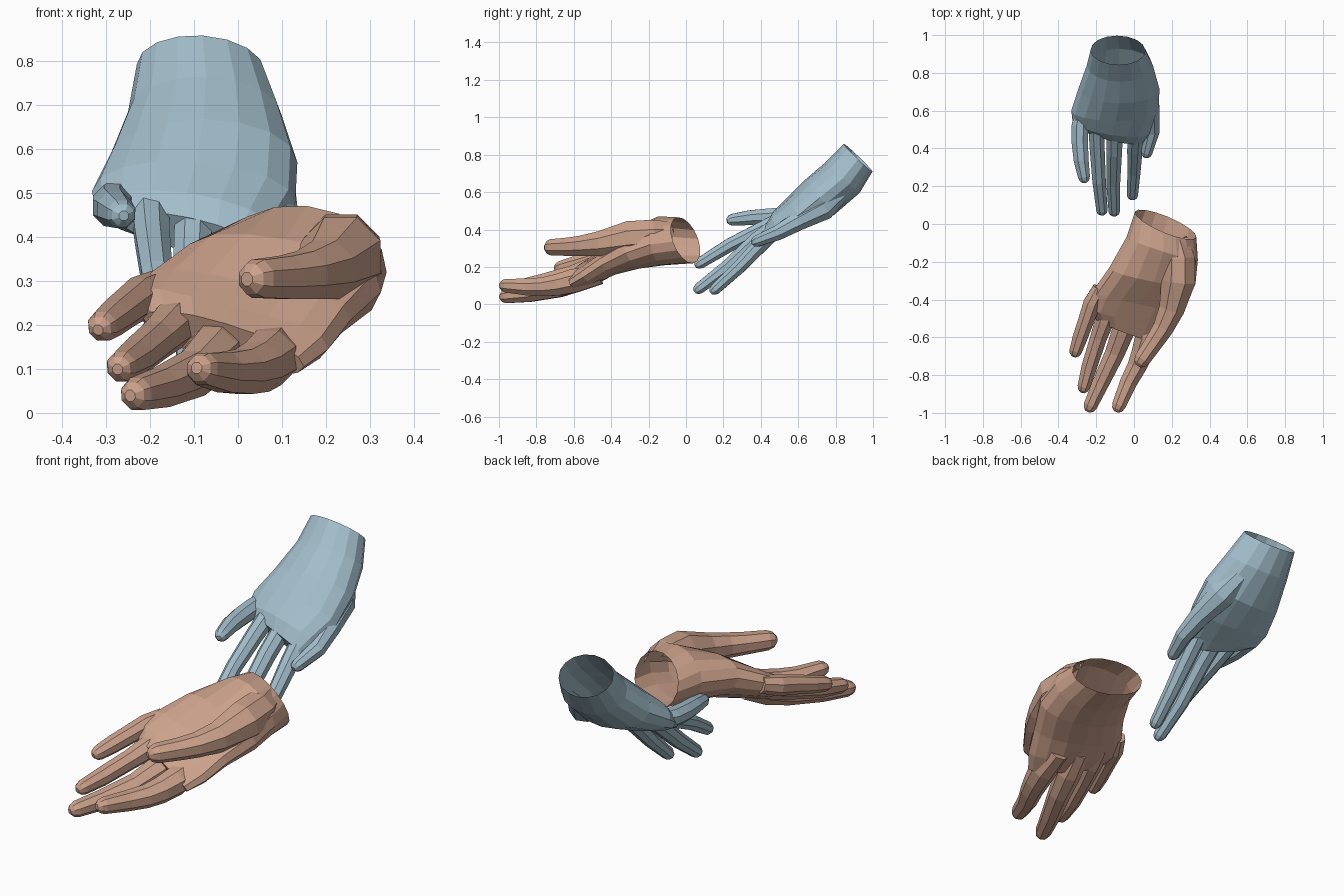
import bpy, bmesh, math
from mathutils import Vector as V

if "Cube" in bpy.data.objects:
    bpy.data.objects.remove(bpy.data.objects["Cube"])


def loft(name, rings):
    # closed skin over a list of equal-length rings
    bm = bmesh.new()
    rows = [[bm.verts.new(p) for p in r] for r in rings]
    n = len(rows[0])
    for a, b in zip(rows, rows[1:]):
        for i in range(n):
            j = (i + 1) % n
            bm.faces.new((a[i], a[j], b[j], b[i]))
    bm.faces.new(rows[0][::-1])
    bm.faces.new(rows[-1])
    bmesh.ops.recalc_face_normals(bm, faces=bm.faces)
    me = bpy.data.meshes.new(name)
    bm.to_mesh(me)
    bm.free()
    ob = bpy.data.objects.new(name, me)
    bpy.context.collection.objects.link(ob)
    return ob


def palm(name, sections, palm_side, wrist_dir):
    # section: little-finger edge, thumb edge, half thickness, hollow of the palm
    rings, n = [], 16
    mids = [(V(s[0]) + V(s[1])) / 2 for s in sections]
    for k, (l, r, t, cup) in enumerate(sections):
        half = (V(r) - V(l)) / 2
        d = mids[min(k + 1, len(mids) - 1)] - mids[max(k - 1, 0)]
        if k == 0:
            d = V(wrist_dir)
        up = d.cross(half).normalized()
        ring = []
        for i in range(n):
            c, s = math.cos(math.tau * i / n), math.sin(math.tau * i / n)
            h = t * s
            if s * palm_side > 0:
                h *= 1 - cup * s * s
            ring.append(mids[k] + half * c + up * h)
        rings.append(ring)
    return loft(name, rings)


def finger(name, path, n=8):
    # path: x, y, z, radius; ends in a rounded tip
    pts = [(V(p[:3]), p[3]) for p in path]
    tip, r = pts[-1]
    end = (tip - pts[-2][0]).normalized()
    pts += [(tip + end * r * .6, r * .78), (tip + end * r * .97, r * .35)]
    rings = []
    for k, (c, rad) in enumerate(pts):
        d = (pts[min(k + 1, len(pts) - 1)][0] - pts[max(k - 1, 0)][0]).normalized()
        side = d.cross(V((0, 0, 1))).normalized()
        up = side.cross(d)
        rings.append([c + (side * math.cos(math.tau * (i + .5) / n)
                           + up * math.sin(math.tau * (i + .5) / n)) * rad * 1.04
                      for i in range(n)])
    return loft(name, rings)


def hand(name, color, sections, palm_side, wrist_dir, fingers):
    body = palm(name, sections, palm_side, wrist_dir)
    parts = [finger(name + "_finger", f) for f in fingers]
    for p in parts:
        m = body.modifiers.new("join", 'BOOLEAN')
        m.operation, m.solver, m.object = 'UNION', 'EXACT', p
    bpy.context.view_layer.update()
    dg = bpy.context.evaluated_depsgraph_get()
    me = bpy.data.meshes.new_from_object(body.evaluated_get(dg))
    body.modifiers.clear()
    # open the wrist
    a, b = V(sections[0][0]), V(sections[0][1])
    ring = [body.data.vertices[i].co.copy() for i in range(16)]
    nor = (ring[0] - ring[8]).cross(ring[4] - ring[12]).normalized()
    bm = bmesh.new()
    bm.from_mesh(me)
    cap = [f for f in bm.faces
           if all(abs((v.co - (a + b) / 2).dot(nor)) < 1e-3 for v in f.verts)]
    bmesh.ops.delete(bm, geom=cap, context='FACES')
    bm.to_mesh(me)
    bm.free()
    body.data = me
    for p in parts:
        bpy.data.objects.remove(p)
    mat = bpy.data.materials.new(name + "_color")
    mat.diffuse_color = color
    mat.use_nodes = True
    mat.node_tree.nodes["Principled BSDF"].inputs["Base Color"].default_value = mat.diffuse_color
    me.materials.clear()
    me.materials.append(mat)


# front hand, palm up
hand("palm_up_hand", (.6, .36, .26, 1), [
    ((.005, .065, .35), (.33, -.07, .335), .13, 0),
    ((-.04, -.07, .36), (.338, -.19, .32), .132, 0),
    ((-.13, -.23, .345), (.325, -.32, .275), .122, .25),
    ((-.215, -.35, .295), (.255, -.45, .21), .095, .45),
    ((-.25, -.43, .26), (.205, -.55, .145), .08, .4),
    ((-.215, -.49, .215), (.15, -.62, .105), .058, .1)], 1, (-.3, -.9, -.33), [
    # thumb, index, middle, ring, little
    [(.21, -.08, .37, .075), (.235, -.18, .365, .09), (.235, -.3, .355, .094),
     (.2, -.45, .325, .07), (.155, -.55, .313, .057), (.11, -.62, .308, .051),
     (.045, -.715, .305, .045)],
    [(.09, -.46, .16, .055), (.07, -.6, .125, .066), (.045, -.68, .105, .06),
     (.015, -.755, .094, .053), (-.03, -.84, .092, .047), (-.08, -.96, .1, .038)],
    [(-.02, -.44, .19, .055), (-.055, -.56, .135, .062), (-.1, -.68, .09, .054),
     (-.175, -.84, .057, .046), (-.23, -.96, .043, .038)],
    [(-.12, -.4, .235, .05), (-.155, -.51, .195, .053), (-.187, -.6, .165, .046),
     (-.235, -.75, .125, .043), (-.265, -.86, .105, .035)],
    [(-.18, -.34, .285, .04), (-.222, -.42, .262, .048), (-.25, -.5, .242, .044),
     (-.285, -.6, .215, .041), (-.308, -.67, .197, .035)]])

# rear hand, palm down
hand("palm_down_hand", (.36, .51, .59, 1), [
    ((-.23, .92, .793), (.06, .92, .775), .107, 0),
    ((-.25, .84, .685), (.1, .84, .675), .122, 0),
    ((-.295, .715, .575), (.135, .715, .57), .122, 0),
    ((-.332, .6, .505), (.13, .6, .475), .1, .15),
    ((-.325, .54, .465), (.085, .48, .41), .075, .2),
    ((-.27, .5, .44), (.05, .43, .37), .047, 0)], -1, (0, -.69, -.72), [
    [(.02, .82, .6, .055), (.06, .73, .515, .068), (.085, .6, .445, .052),
     (.095, .49, .382, .041), (.068, .38, .338, .031)],
    [(.01, .5, .42, .045), (.005, .4, .32, .042), (0, .28, .195, .036),
     (-.008, .155, .08, .03)],
    [(-.1, .52, .45, .045), (-.105, .38, .345, .043), (-.11, .22, .2, .038),
     (-.105, .07, .085, .031)],
    [(-.2, .54, .47, .045), (-.195, .4, .4, .041), (-.185, .23, .315, .037),
     (-.17, .075, .22, .031)],
    [(-.27, .62, .495, .035), (-.286, .52, .475, .046), (-.287, .43, .468, .045),
     (-.28, .34, .463, .041), (-.265, .25, .452, .033)]])
